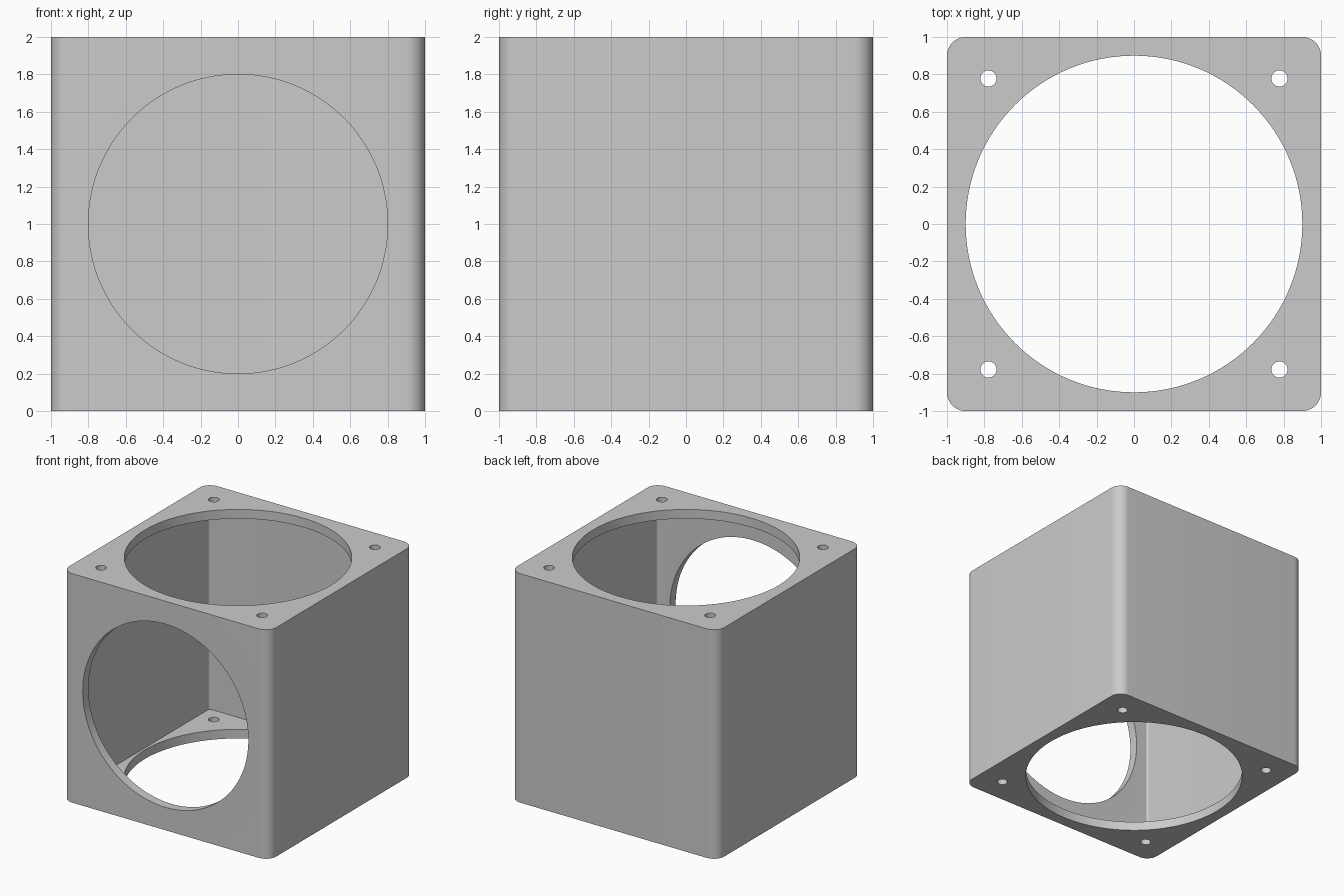
import bpy
import bmesh
from math import radians
from mathutils import Matrix

if "Cube" in bpy.data.objects:
    bpy.data.objects.remove(bpy.data.objects["Cube"], do_unlink=True)

WALL = 0.08
CORNER = 0.1

grey = bpy.data.materials.new("light_grey")
grey.use_nodes = True
colour = (0.6, 0.6, 0.6, 1)
grey.diffuse_color = colour
grey.node_tree.nodes["Principled BSDF"].inputs["Base Color"].default_value = colour


def add_object(name, bm):
    mesh = bpy.data.meshes.new(name)
    bm.to_mesh(mesh)
    bm.free()
    mesh.materials.append(grey)
    obj = bpy.data.objects.new(name, mesh)
    bpy.context.collection.objects.link(obj)
    return obj


def rounded_box(name, size, radius):
    """Cube centred at height 1 with its four upright edges rounded."""
    bm = bmesh.new()
    bmesh.ops.create_cube(bm, size=size, matrix=Matrix.Translation((0, 0, 1)))
    upright = [e for e in bm.edges
               if abs(e.verts[0].co.z - e.verts[1].co.z) > size / 2]
    bmesh.ops.bevel(bm, geom=upright, offset=radius, offset_type='OFFSET',
                    segments=12, profile=0.5, affect='EDGES')
    return add_object(name, bm)


def cylinder(name, radius, depth, location, segments, tilt=0):
    bm = bmesh.new()
    matrix = Matrix.Translation(location) @ Matrix.Rotation(radians(tilt), 4, 'X')
    bmesh.ops.create_cone(bm, cap_ends=True, segments=segments, radius1=radius,
                          radius2=radius, depth=depth, matrix=matrix)
    return add_object(name, bm)


# Hollow shell
housing = rounded_box("housing", 2, CORNER)
cutters = [rounded_box("cavity_cutter", 2 - 2 * WALL, CORNER - WALL)]

# Large round openings: one through top and bottom, one in the front wall only
cutters.append(cylinder("vertical_opening_cutter", 0.9, 3, (0, 0, 1), 128))
cutters.append(cylinder("front_opening_cutter", 0.8, 1, (0, -1, 1), 128, 90))

# Screw holes in the corners of both plates
for x in (-0.778, 0.778):
    for y in (-0.778, 0.778):
        cutters.append(cylinder("screw_hole_cutter", 0.043, 3, (x, y, 1), 32))

for cutter in cutters:
    cut = housing.modifiers.new(cutter.name, 'BOOLEAN')
    cut.operation = 'DIFFERENCE'
    cut.solver = 'EXACT'
    cut.object = cutter

# Apply the cuts and discard the cutters
bpy.context.view_layer.objects.active = housing
housing.select_set(True)
for cut in list(housing.modifiers):
    bpy.ops.object.modifier_apply(modifier=cut.name)
for cutter in cutters:
    bpy.data.objects.remove(cutter, do_unlink=True)

bpy.ops.object.select_all(action='DESELECT')
housing.select_set(True)
bpy.ops.object.shade_smooth_by_angle(angle=radians(30))
